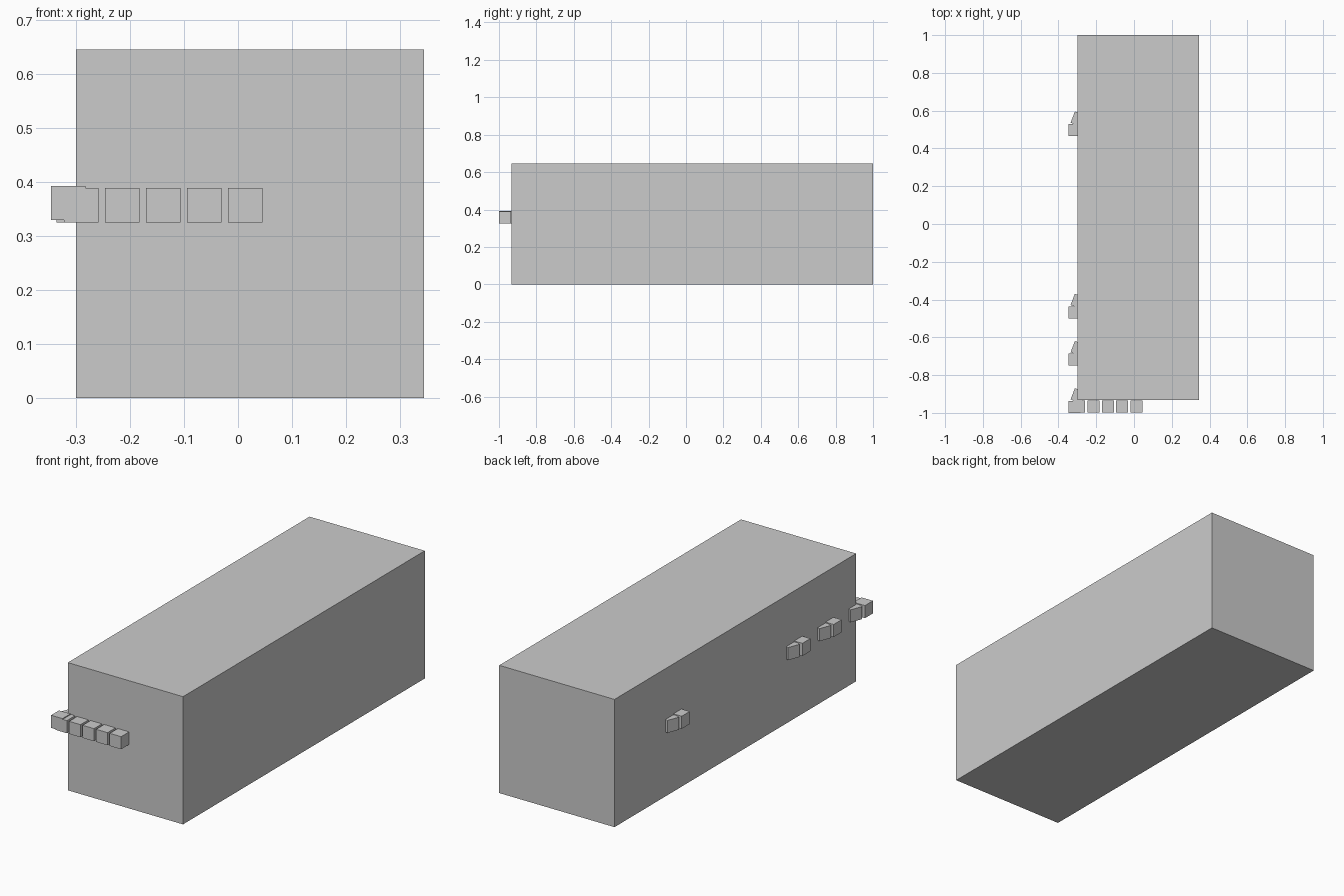
import bpy, math

if "Cube" in bpy.data.objects:
    bpy.data.objects.remove(bpy.data.objects["Cube"])

S = 0.0638  # edge length of the small cubes


def box(name, lo, hi, rot=0.0):
    """Axis-aligned box from two corners, optionally turned about z."""
    mid = [(a + b) / 2 for a, b in zip(lo, hi)]
    bpy.ops.mesh.primitive_cube_add(size=1, location=mid, rotation=(0, 0, rot))
    ob = bpy.context.object
    ob.name = name
    ob.scale = [b - a for a, b in zip(lo, hi)]
    return ob


def cube(name, x, y, z, rot=0.0):
    """Small cube given by its lowest corner."""
    return box(name, (x, y, z), (x + S, y + S, z + S), rot)


# Main body
box("body", (-0.3, -0.932, 0), (0.345, 1.0, 0.646))

# Row of cubes across the front
for i in range(5):
    cube(f"front_block_{i + 1}", -0.322 + i * 0.0758, -0.9985, 0.325)

# Pairs on the left side: a straight cube and a turned one behind it
for i, y in enumerate((-1.0, -0.75, -0.50, 0.465)):
    cube(f"side_block_{i + 1}", -0.346, y, 0.3295)
    cube(f"side_turned_block_{i + 1}", -0.3265, y + 0.0575, 0.325,
         math.radians(-21))
